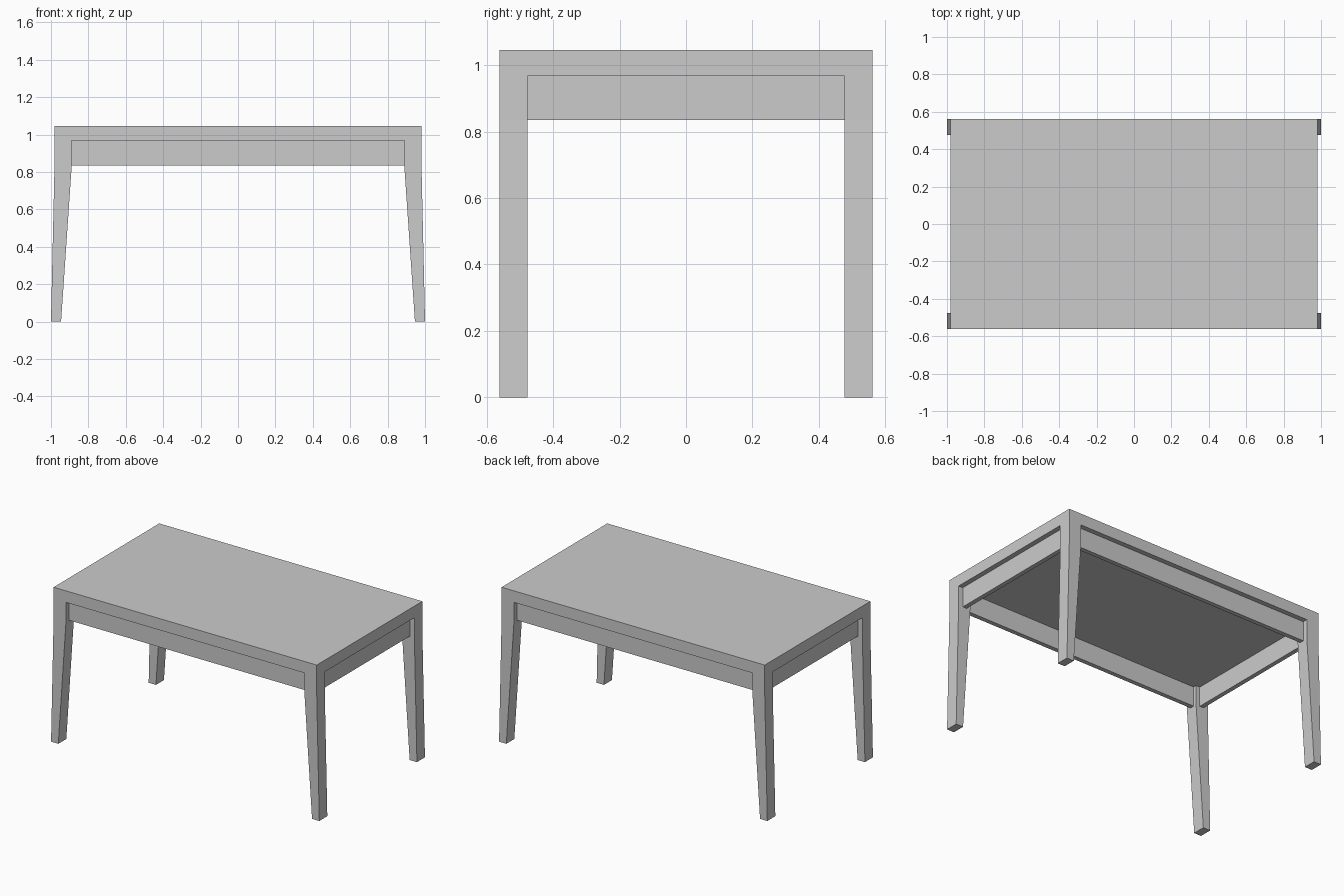
import bpy
import bmesh

if "Cube" in bpy.data.objects:
    bpy.data.objects.remove(bpy.data.objects["Cube"])

TOP, UNDER, APRON_Z = 1.046, 0.968, 0.835
HX, HY = 0.981, 0.5625        # half size of the top
LX, LY = 0.889, 0.477         # inner faces of the legs
INSET, THICK = 0.033, 0.03    # apron setback and thickness


def add_object(name, bm):
    bmesh.ops.recalc_face_normals(bm, faces=bm.faces[:])
    mesh = bpy.data.meshes.new(name)
    bm.to_mesh(mesh)
    bm.free()
    obj = bpy.data.objects.new(name, mesh)
    bpy.context.collection.objects.link(obj)
    return obj


def box(name, x0, x1, y0, y1, z0, z1):
    bm = bmesh.new()
    bmesh.ops.create_cube(bm, size=1)
    for v in bm.verts:
        v.co = ((x0 + x1) / 2 + v.co.x * (x1 - x0),
                (y0 + y1) / 2 + v.co.y * (y1 - y0),
                (z0 + z1) / 2 + v.co.z * (z1 - z0))
    return add_object(name, bm)


# Tabletop slab: 3 x 3 grid given thickness, so the legs grow from its corners
bm = bmesh.new()
xs, ys = (-HX, -LX, LX, HX), (-HY, -LY, LY, HY)
grid = [[bm.verts.new((x, y, UNDER)) for y in ys] for x in xs]
under = {}
for i in range(3):
    for j in range(3):
        under[i, j] = bm.faces.new((grid[i][j], grid[i + 1][j],
                                    grid[i + 1][j + 1], grid[i][j + 1]))
corners = [under[i, j] for i in (0, 2) for j in (0, 2)]
slab = bmesh.ops.extrude_face_region(bm, geom=list(under.values()),
                                     use_keep_orig=True)
for v in slab["geom"]:
    if isinstance(v, bmesh.types.BMVert):
        v.co.z = TOP

# Legs: straight beside the aprons, then tapering and splaying outward in x
for face in corners:
    for z in (APRON_Z, 0.0):
        face = bmesh.ops.extrude_discrete_faces(bm, faces=[face])["faces"][0]
        for v in face.verts:
            v.co.z = z
            if z == 0.0:
                side = 1 if v.co.x > 0 else -1
                v.co.x = side * (1.0 if abs(v.co.x) > 0.95 else 0.946)
bmesh.ops.dissolve_limit(bm, angle_limit=0.001, verts=bm.verts[:],
                         edges=bm.edges[:])
add_object("tabletop_and_legs", bm)

# Aprons: set back rails between the legs
for sign, long_name, short_name in ((-1, "front_apron", "left_apron"),
                                    (1, "back_apron", "right_apron")):
    a, b = sorted((sign * (HY - INSET), sign * (HY - INSET - THICK)))
    box(long_name, -LX, LX, a, b, APRON_Z, UNDER)
    a, b = sorted((sign * (HX - INSET), sign * (HX - INSET - THICK)))
    box(short_name, a, b, -LY, LY, APRON_Z, UNDER)
